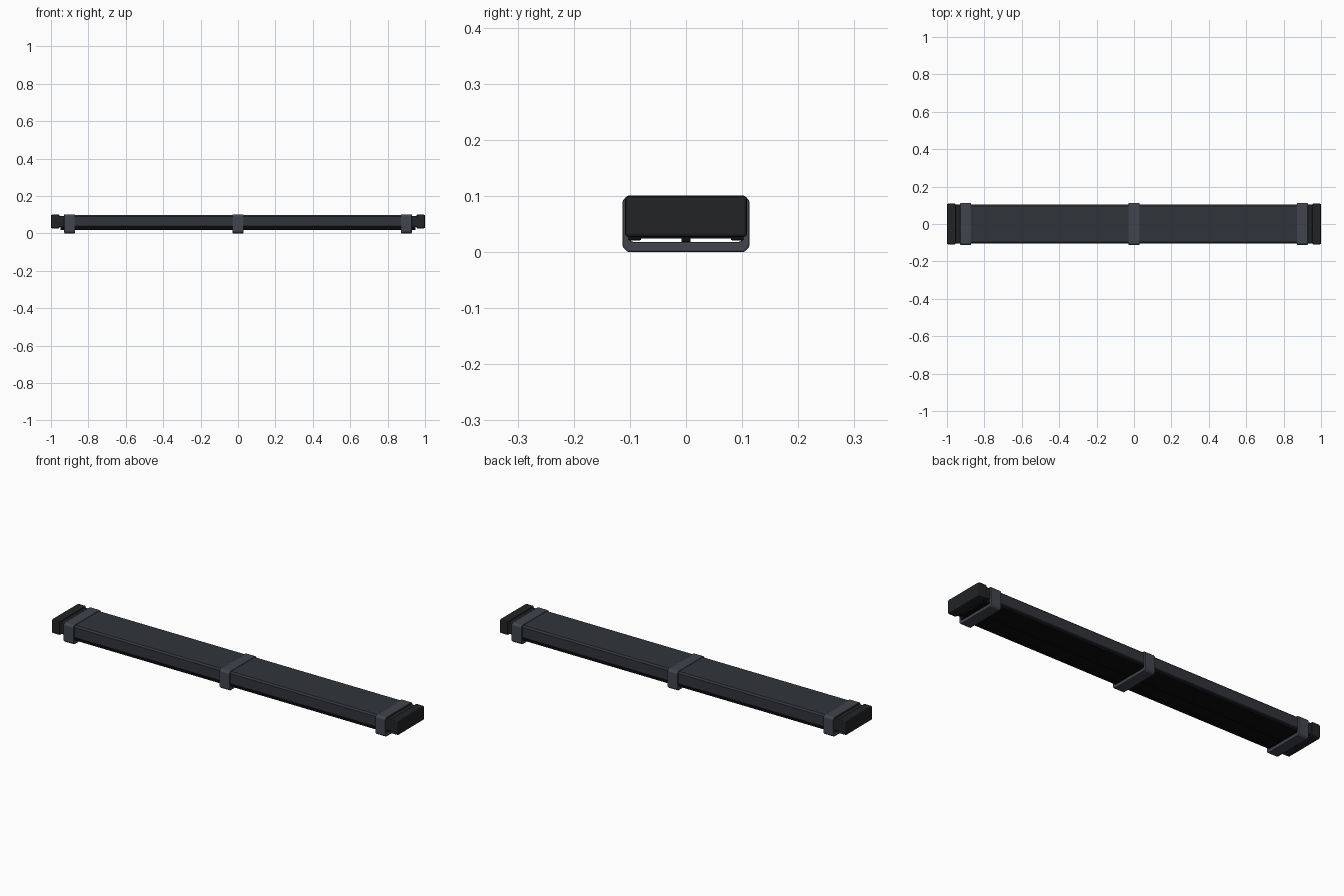
import bpy, bmesh

if "Cube" in bpy.data.objects:
    bpy.data.objects.remove(bpy.data.objects["Cube"])

def material(name, c):
    m = bpy.data.materials.new(name)
    m.diffuse_color = (*c, 1)
    m.use_nodes = True
    m.node_tree.nodes["Principled BSDF"].inputs["Base Color"].default_value = m.diffuse_color
    return m

SHELL = material("charcoal", (0.030, 0.034, 0.042))
CLAMP = material("slate", (0.052, 0.060, 0.074))
CAP = material("near_black", (0.016, 0.017, 0.019))
UNDER = material("black", (0.004, 0.004, 0.005))

def finish(name, bm, mat, bevel=0):
    bmesh.ops.recalc_face_normals(bm, faces=bm.faces)
    me = bpy.data.meshes.new(name)
    bm.to_mesh(me)
    bm.free()
    ob = bpy.data.objects.new(name, me)
    bpy.context.collection.objects.link(ob)
    me.materials.append(mat)
    if bevel:
        b = ob.modifiers.new("Bevel", "BEVEL")
        b.width, b.segments, b.limit_method = bevel, 2, 'ANGLE'
    return ob

def box(name, x, y, z, mat, bevel=0):
    bm = bmesh.new()
    bmesh.ops.create_cube(bm, size=1)
    for v in bm.verts:
        for i, (a, b) in enumerate((x, y, z)):
            v.co[i] = a + (b - a) * (v.co[i] + 0.5)
    return finish(name, bm, mat, bevel)

def extrude(name, half, x, mat, bevel=0):
    # mirrored (y, z) half profile, extruded along x
    pts = half + [(-y, z) for y, z in reversed(half)]
    bm = bmesh.new()
    f = bm.faces.new([bm.verts.new((x[0], y, z)) for y, z in pts])
    r = bmesh.ops.extrude_face_region(bm, geom=[f])
    for v in r["geom"]:
        if isinstance(v, bmesh.types.BMVert):
            v.co.x = x[1]
    return finish(name, bm, mat, bevel)

def octagon(y, z0, z1, c):
    return [(y - c, z0), (y, z0 + c), (y, z1 - c), (y - c, z1)]

# Long housing with chamfered edges and slightly reduced end necks
extrude("housing", octagon(0.105, 0.030, 0.098, 0.008), (-0.93, 0.93), SHELL)

# Underside lips and centre rib
for s, side in ((-1, "front"), (1, "back")):
    box(side + "_lip", (-0.93, 0.93), sorted((s * 0.08, s * 0.103)), (0.021, 0.034), UNDER, 0.002)
box("underside_panel", (-0.95, 0.95), (-0.08, 0.08), (0.024, 0.034), UNDER)
box("centre_rib", (-0.95, 0.95), (-0.008, 0.008), (0.018, 0.030), UNDER)

# Clamp rings around the housing
for x, label in ((-0.9, "left"), (0, "middle"), (0.9, "right")):
    bm = bmesh.new()
    outer = octagon(0.113, 0.0, 0.101, 0.009)
    inner = octagon(0.101, 0.018, 0.094, 0.005)
    loops = []
    for half in (outer, inner):
        pts = half + [(-y, z) for y, z in reversed(half)]
        for dx in (-0.029, 0.029):
            loops.append([bm.verts.new((x + dx, y, z)) for y, z in pts])
    o0, o1, i0, i1 = loops
    for a, b in ((o0, o1), (o1, i1), (i1, i0), (i0, o0)):
        for k in range(8):
            n = (k + 1) % 8
            bm.faces.new((a[k], a[n], b[n], b[k]))
    finish(label + "_clamp", bm, CLAMP, 0.003)

# End necks and caps
for s, side in ((-1, "left"), (1, "right")):
    box(side + "_neck", sorted((s * 0.925, s * 0.965)), (-0.104, 0.104), (0.034, 0.093), CAP, 0.004)
    box(side + "_cap", sorted((s * 0.953, s)), (-0.109, 0.109), (0.027, 0.100), CAP, 0.006)
